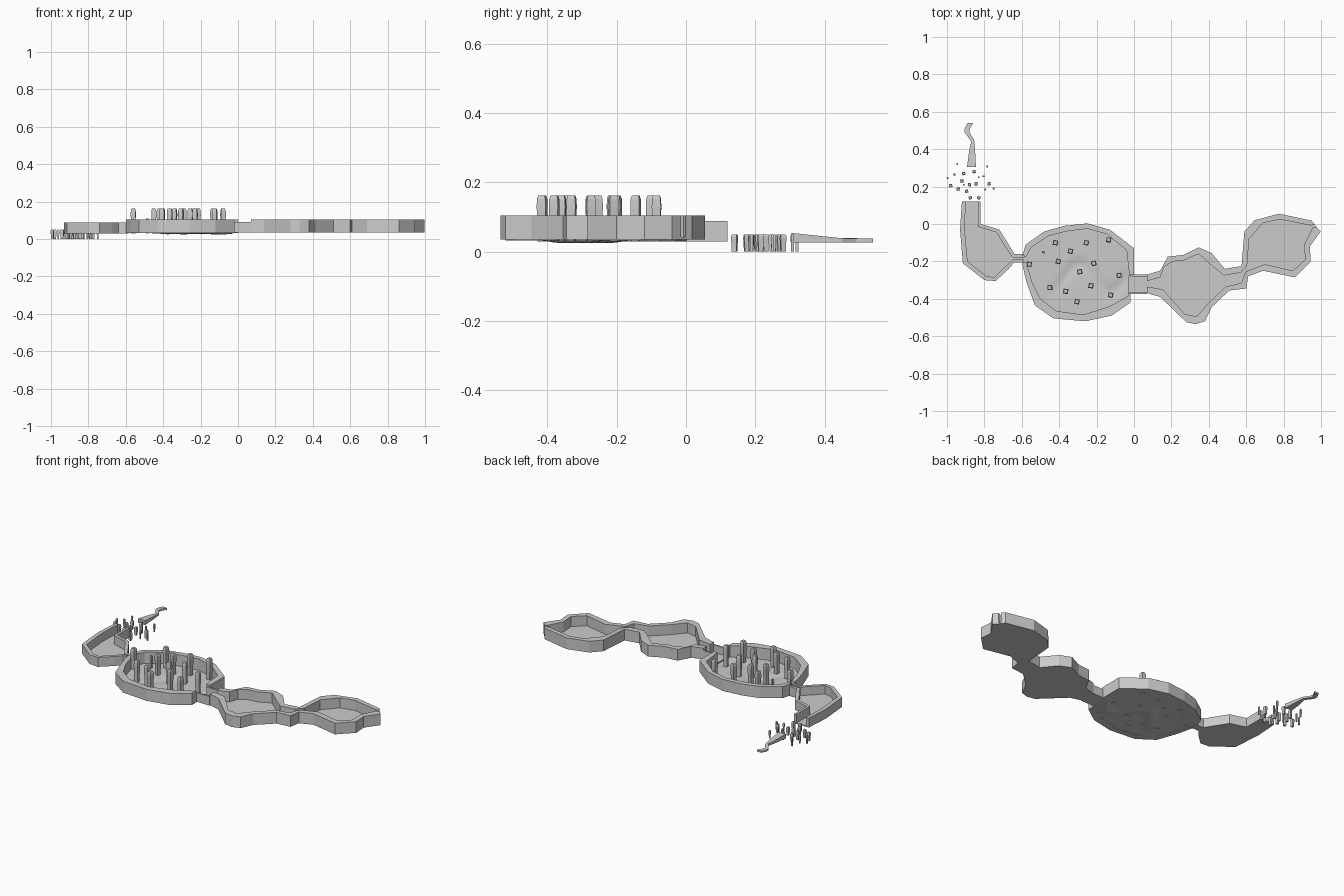
import bpy, bmesh, math, random
from mathutils import Vector
random.seed(4)

def make(name, verts, faces):
    me = bpy.data.meshes.new(name)
    me.from_pydata(verts, [], faces)
    bm = bmesh.new()
    bm.from_mesh(me)
    bmesh.ops.recalc_face_normals(bm, faces=bm.faces)
    bm.to_mesh(me)
    bm.free()
    ob = bpy.data.objects.new(name, me)
    bpy.context.collection.objects.link(ob)
    return ob

def prism(name, outline, bottom, top):
    """Extrude an outline; bottom and top are heights or functions of y."""
    f = lambda h, y: h(y) if callable(h) else h
    n = len(outline)
    v = [(x, y, f(bottom, y)) for x, y in outline] + [(x, y, f(top, y)) for x, y in outline]
    faces = [list(range(n))[::-1], list(range(n, 2 * n))]
    faces += [[i, (i + 1) % n, n + (i + 1) % n, n + i] for i in range(n)]
    return make(name, v, faces)

def wall(name, outer, inner, bottom, top):
    return prism(name, outer + inner[::-1], bottom, top)

def pillar(name, x, y, half, z0, z1):
    a = random.uniform(-0.3, 0.3) + math.pi / 4
    v = []
    for t, s in ((0, 0.85), (0.35, 0.9), (0.75, 1.05), (0.92, 1), (1, 0.75)):
        for k in range(4):
            b = a + k * math.pi / 2
            v.append((x + 1.414 * half * s * math.cos(b),
                      y + 1.414 * half * s * math.sin(b), z0 + t * (z1 - z0)))
    faces = [[3, 2, 1, 0], [16, 17, 18, 19]]
    faces += [[4 * r + k, 4 * r + (k + 1) % 4, 4 * r + 4 + (k + 1) % 4, 4 * r + 4 + k]
              for r in range(4) for k in range(4)]
    return make(name, v, faces)

# West chamber: outer and inner wall curves, then floor
w_out = [(-.92, .12), (-.93, -.03), (-.915, -.21), (-.80, -.30), (-.74, -.305),
         (-.67, -.24), (-.64, -.205), (-.59, -.205)]
w_in = [(-.90, .12), (-.905, -.03), (-.89, -.20), (-.79, -.278), (-.745, -.285),
        (-.685, -.225), (-.645, -.19), (-.59, -.19)]
e_out = [(-.82, .12), (-.82, 0), (-.72, -.03), (-.67, -.11), (-.64, -.16), (-.585, -.16)]
e_in = [(-.835, .12), (-.835, -.015), (-.735, -.045), (-.69, -.12), (-.65, -.178), (-.585, -.178)]
wall("west_chamber_outer_wall", w_out, w_in, .03, .088)
wall("west_chamber_inner_wall", e_out, e_in, .03, .088)
prism("west_chamber_floor", w_out + e_out[::-1], .03, .035)

# Great chamber walls
n_out = [(-.597, -.17), (-.58, -.11), (-.48, -.04), (-.375, -.01), (-.25, .003),
         (-.13, -.03), (0, -.13), (0, -.272)]
n_in = [(-.575, -.175), (-.55, -.125), (-.46, -.065), (-.365, -.04), (-.25, -.025),
        (-.145, -.055), (-.04, -.14), (-.025, -.272)]
s_out = [(-.60, -.205), (-.575, -.31), (-.53, -.435), (-.43, -.505), (-.26, -.52),
         (-.12, -.49), (-.02, -.42), (-.02, -.375)]
s_in = [(-.575, -.205), (-.545, -.31), (-.50, -.40), (-.415, -.465), (-.27, -.485),
        (-.13, -.44), (-.03, -.385), (-.03, -.365)]
wall("great_chamber_north_wall", n_out, n_in, .032, .103)
wall("great_chamber_south_wall", s_out, s_in, .032, .103)

# Great chamber floor, cut into a grid and sunk along a winding stream bed
outline = n_out + s_out[::-1]
floor = make("great_chamber_floor", [(x, y, .033) for x, y in outline], [list(range(len(outline)))])
bm = bmesh.new()
bm.from_mesh(floor.data)
for axis, lo in ((Vector((1, 0, 0)), -.6), (Vector((0, 1, 0)), -.52)):
    for i in range(1, 30):
        bmesh.ops.bisect_plane(bm, geom=bm.verts[:] + bm.edges[:] + bm.faces[:],
                               plane_co=axis * (lo + i * .02), plane_no=axis)
for v in bm.verts:
    x, y = v.co.x, v.co.y
    if -.47 < x < -.02:
        d = y + .29 - .075 * math.cos((x + .29) * 2 * math.pi / .33)
        v.co.z -= .008 * math.exp(-(d / .035) ** 2) * min(1, (x + .47) / .08)
for f in bm.faces:
    f.smooth = True
    if f.normal.z < 0:
        f.normal_flip()
bm.to_mesh(floor.data)
bm.free()

# Columns in the great chamber
columns = [(-.42, -.10), (-.255, -.10), (-.135, -.085), (-.34, -.145), (-.405, -.20),
           (-.56, -.215), (-.215, -.21), (-.29, -.255), (-.08, -.275), (-.23, -.33),
           (-.45, -.34), (-.365, -.36), (-.125, -.38), (-.305, -.415)]
for i, (x, y) in enumerate(columns):
    pillar(f"column_{i}", x, y, .0125, .03, .162)
pillar("short_column", -.485, -.15, .006, .03, .11)

# Connecting channel
prism("channel_floor", [(-.03, -.275), (.07, -.275), (.07, -.365), (-.03, -.365)], .035, .043)
for side, y in (("north", -.27), ("south", -.365)):
    prism(f"channel_{side}_wall", [(-.02, y), (.07, y), (.07, y - .01), (-.02, y - .01)], .035, .09)

# East chambers
a_out = [(.07, -.27), (.14, -.25), (.18, -.175), (.265, -.165), (.345, -.125), (.415, -.155),
         (.485, -.24), (.575, -.225), (.59, -.04), (.645, .02), (.775, .055), (.95, .018), (.965, -.002)]
a_in = [(.07, -.305), (.14, -.285), (.16, -.23), (.21, -.20), (.265, -.195), (.345, -.16),
        (.43, -.235), (.48, -.275), (.57, -.26), (.605, -.22), (.615, -.08), (.69, .005),
        (.78, .025), (.945, -.008)]
b_out = [(.07, -.37), (.14, -.39), (.28, -.525), (.33, -.535), (.38, -.52), (.415, -.445),
         (.51, -.355), (.60, -.345), (.61, -.28), (.69, -.25), (.86, -.285), (.945, -.2),
         (.94, -.12), (.998, -.04), (.975, -.015)]
b_in = [(.07, -.335), (.155, -.35), (.27, -.48), (.335, -.495), (.395, -.425), (.49, -.335),
        (.575, -.315), (.595, -.255), (.70, -.215), (.85, -.25), (.915, -.19),
        (.91, -.11), (.955, -.02)]
wall("east_chambers_north_wall", a_out, a_in, .036, .104)
wall("east_chambers_south_wall", b_out, b_in, .036, .104)
prism("east_chambers_floor", a_out + b_out[::-1], .035, .042)

# Loose rubble stones beyond the west mouth
big = [(-.91, .27), (-.855, .28), (-.98, .205), (-.92, .23), (-.94, .187), (-.88, .21),
       (-.845, .215), (-.775, .215), (-.895, .175), (-.875, .14), (-.83, .14)]
small = [(-.945, .32), (-.785, .307), (-.96, .265), (-.996, .245), (-.805, .255),
         (-.75, .19), (-.795, .185), (-.91, .21), (-.83, .25)]
for kind, spots, half in (("large", big, .008), ("small", small, .0045)):
    for i, (x, y) in enumerate(spots):
        pillar(f"{kind}_stone_{i}", x, y, half, 0, .05)

# Winding tapered tail passage
tail = [(-.893, .305), (-.88, .40), (-.87, .44), (-.905, .49), (-.905, .51), (-.89, .54),
        (-.86, .54), (-.88, .505), (-.88, .49), (-.855, .45), (-.85, .40), (-.845, .305)]
prism("tail_passage", tail, .027, lambda y: .038 + .016 * max(0, (.46 - y) / .155))
